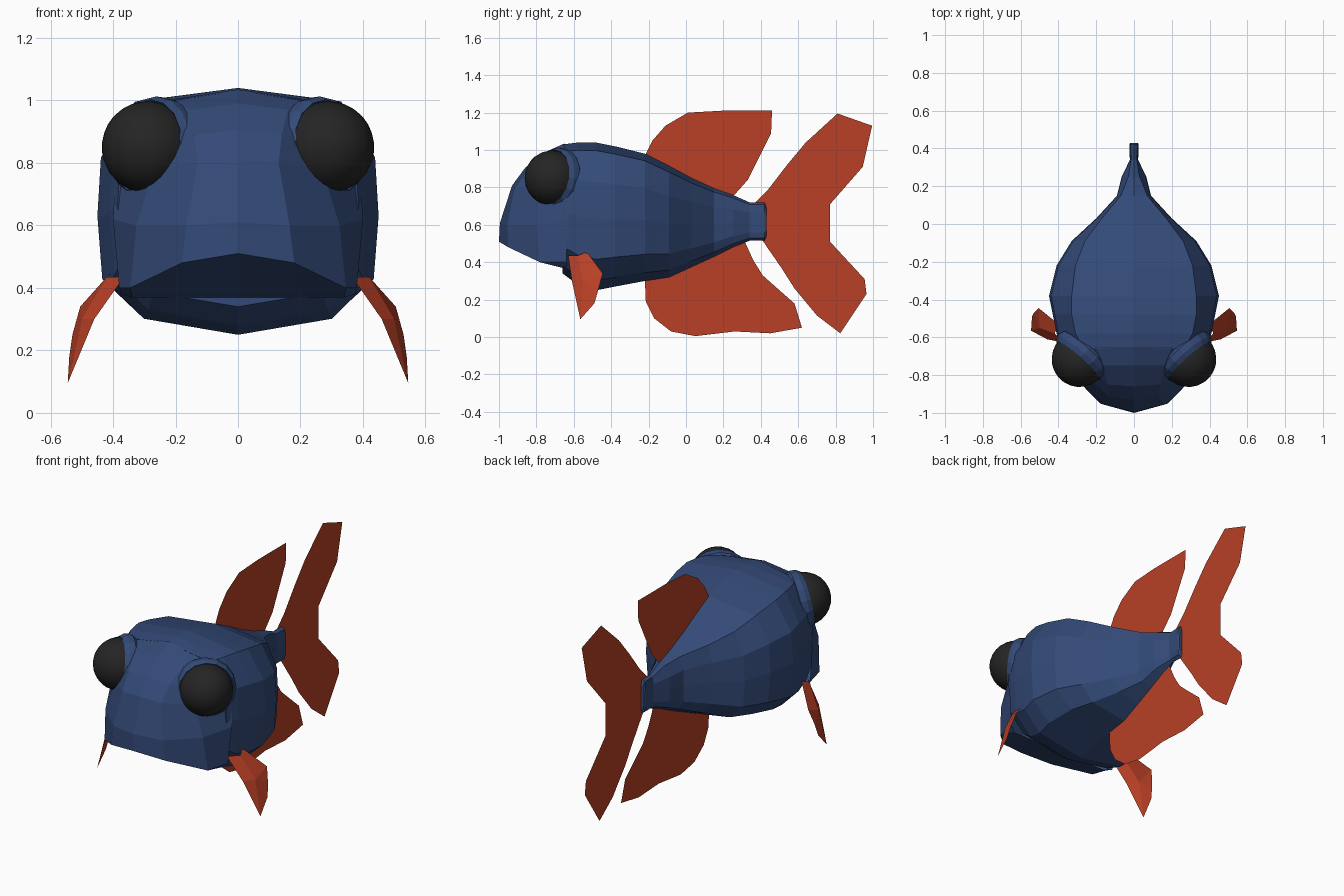
import bpy, bmesh, math
from mathutils import Vector, Matrix


def material(name, rgb):
    m = bpy.data.materials.new(name)
    m.diffuse_color = (*rgb, 1)
    return m


BLUE = material("scale_blue", (0.033, 0.068, 0.185))
ORANGE = material("fin_orange", (0.48, 0.05, 0.019))
BLACK = material("eye_black", (0.018, 0.018, 0.018))


def add_object(name, verts, faces, mat, mirror=False, recalc=False):
    me = bpy.data.meshes.new(name)
    me.from_pydata(verts, [], faces)
    me.materials.append(mat)
    if recalc:
        bm = bmesh.new()
        bm.from_mesh(me)
        bmesh.ops.recalc_face_normals(bm, faces=bm.faces)
        bm.to_mesh(me)
        bm.free()
    ob = bpy.data.objects.new(name, me)
    bpy.context.collection.objects.link(ob)
    if mirror:
        mod = ob.modifiers.new("mirror", 'MIRROR')
        mod.merge_threshold = 0.001
    return ob


# Body: rings from gills to tail stalk (y, top z, bottom z, half width, top ridge half width)
rings = [
    (-0.66, 1.03, 0.34, 0.385, 0.27),
    (-0.58, 1.04, 0.28, 0.41, 0.31),
    (-0.48, 1.04, 0.25, 0.43, 0.33),
    (-0.38, 1.02, 0.27, 0.45, 0.33),
    (-0.22, 0.98, 0.30, 0.41, 0.31),
    (-0.09, 0.915, 0.32, 0.33, 0.26),
    (0.03, 0.85, 0.375, 0.20, 0.17),
    (0.15, 0.795, 0.43, 0.09, 0.07),
    (0.25, 0.76, 0.48, 0.065, 0.03),
    (0.34, 0.72, 0.515, 0.022, 0.015),
    (0.42, 0.72, 0.515, 0.025, 0.018),
    (0.43, 0.69, 0.54, 0.02, 0.015),
]
verts = []
for y, zt, zb, w, wt in rings:
    half = [(wt, 0.945), (w * 0.975, 0.73), (w, 0.48), (w * 0.965, 0.21), (w * 0.7, 0.065)]
    loop = [(0, 1)] + half + [(0, 0)] + [(-x, f) for x, f in reversed(half)]
    verts += [(x, y, zb + f * (zt - zb)) for x, f in loop]
N = 12
faces = [(r * N + i, r * N + (i + 1) % N, (r + 1) * N + (i + 1) % N, (r + 1) * N + i)
         for r in range(len(rings) - 1) for i in range(N)]
faces += [tuple(range(N)), tuple(range((len(rings) - 1) * N, len(rings) * N))]
add_object("body", verts, faces, BLUE, recalc=True)

# Head: rows from throat over the lip to the crown, columns from centre to cheek
rows = [
    [(0, -0.66, 0.37), (0.2, -0.66, 0.37), (0.34, -0.66, 0.37), (0.375, -0.64, 0.38)],
    [(0, -1.0, 0.51), (0.18, -0.95, 0.48), (0.345, -0.78, 0.40), (0.38, -0.64, 0.40)],
    [(0, -0.995, 0.61), (0.165, -0.955, 0.60), (0.325, -0.80, 0.60), (0.40, -0.63, 0.62)],
    [(0, -0.93, 0.81), (0.13, -0.915, 0.80), (0.27, -0.79, 0.78), (0.39, -0.61, 0.80)],
    [(0, -0.86, 0.905), (0.14, -0.85, 0.89), (0.26, -0.74, 0.87), (0.375, -0.60, 0.87)],
    [(0, -0.75, 0.99), (0.16, -0.75, 0.97), (0.27, -0.68, 0.94), (0.36, -0.59, 0.92)],
    [(0, -0.65, 1.035), (0.2, -0.65, 1.005), (0.28, -0.63, 0.985), (0.33, -0.58, 0.96)],
]
faces = [(r * 4 + c, r * 4 + c + 1, r * 4 + c + 5, r * 4 + c + 4)
         for r in range(len(rows) - 1) for c in range(3)]
add_object("head", [p for row in rows for p in row], faces, BLUE, mirror=True)

# Eyes and their socket rims, turned outward
axis = Vector((0.64, -0.72, 0.17)).normalized()
turn = axis.to_track_quat('Z', 'Y').to_matrix().to_4x4()
place = Matrix.Translation((0.288, -0.715, 0.85)) @ turn

bm = bmesh.new()
bmesh.ops.create_uvsphere(bm, u_segments=24, v_segments=14, radius=0.148, matrix=place)
me = bpy.data.meshes.new("eyes")
bm.to_mesh(me)
bm.free()
me.materials.append(BLACK)
me.polygons.foreach_set("use_smooth", [True] * len(me.polygons))
eyes = bpy.data.objects.new("eyes", me)
bpy.context.collection.objects.link(eyes)
eyes.modifiers.new("mirror", 'MIRROR')

profile = [(0.14, 0.0), (0.152, 0.015), (0.167, -0.01), (0.17, -0.045), (0.155, -0.07), (0.165, -0.14)]
S = 16
verts = [place @ Vector((r * math.cos(2 * math.pi * i / S), r * math.sin(2 * math.pi * i / S), t))
         for r, t in profile for i in range(S)]
faces = [(k * S + i, k * S + (i + 1) % S, (k + 1) * S + (i + 1) % S, (k + 1) * S + i)
         for k in range(len(profile) - 1) for i in range(S)]
faces = [tuple(reversed(f)) for f in faces]
add_object("eye_sockets", verts, faces, BLUE, mirror=True)


# Flat fins on the centre plane, drawn as (y, z) outlines
def flat_fin(name, outline):
    area = sum(a[0] * b[1] - b[0] * a[1] for a, b in zip(outline, outline[1:] + outline[:1]))
    pts = outline if area > 0 else outline[::-1]
    add_object(name, [(0, y, z) for y, z in pts], [tuple(range(len(pts)))], ORANGE)


flat_fin("dorsal_fin", [
    (-0.22, 0.97), (-0.18, 1.05), (-0.11, 1.13), (0.01, 1.2), (0.19, 1.21), (0.46, 1.21),
    (0.455, 1.09), (0.41, 1.0), (0.33, 0.84), (0.25, 0.75), (0.03, 0.83), (-0.1, 0.9)])
flat_fin("belly_fin", [
    (-0.22, 0.31), (-0.215, 0.19), (-0.17, 0.1), (-0.08, 0.03), (0.05, 0.005), (0.26, 0.03),
    (0.45, 0.02), (0.62, 0.05), (0.58, 0.18), (0.5, 0.25), (0.41, 0.33), (0.36, 0.41),
    (0.31, 0.52), (0.15, 0.45), (0.03, 0.39), (-0.09, 0.33)])
flat_fin("tail_fin", [
    (0.37, 0.72), (0.44, 0.79), (0.54, 0.92), (0.64, 1.04), (0.81, 1.195), (0.995, 1.13),
    (0.945, 0.91), (0.77, 0.71), (0.77, 0.51), (0.955, 0.31), (0.965, 0.23), (0.825, 0.02),
    (0.70, 0.115), (0.58, 0.26), (0.51, 0.37), (0.41, 0.515)])

# Side fins: two folded blades hanging behind the gills
verts = [
    (0.365, -0.63, 0.435), (0.46, -0.61, 0.30), (0.545, -0.565, 0.095),   # front edge to tip
    (0.42, -0.58, 0.435), (0.50, -0.55, 0.30),                            # fold
    (0.40, -0.53, 0.455), (0.505, -0.445, 0.34), (0.53, -0.47, 0.25), (0.54, -0.49, 0.18)]
faces = [(0, 1, 4, 3), (1, 2, 4), (3, 4, 6, 5), (4, 7, 6), (4, 2, 8, 7)]
add_object("side_fins", verts, faces, ORANGE, mirror=True)
